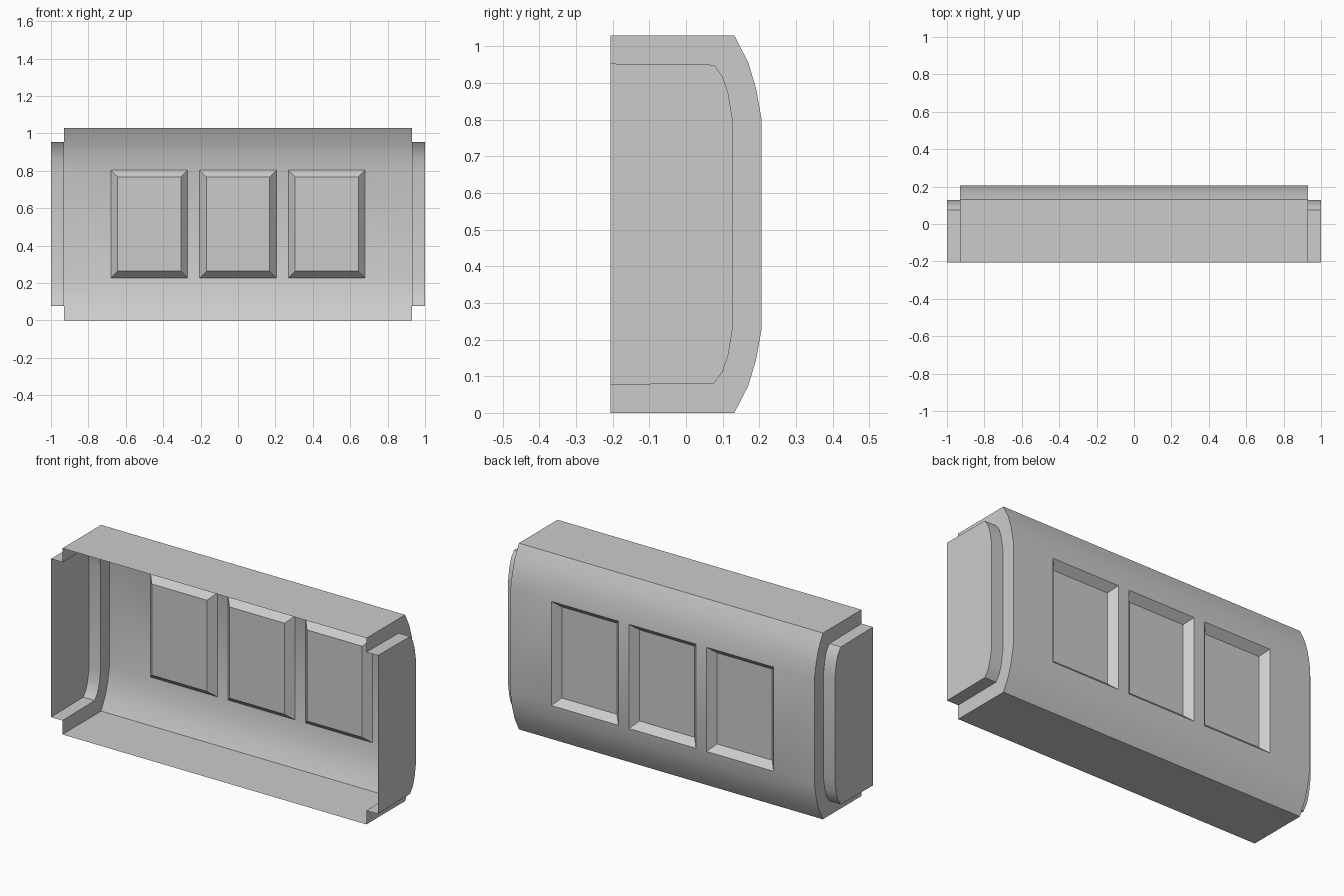
import bpy, bmesh

if "Cube" in bpy.data.objects:
    bpy.data.objects.remove(bpy.data.objects["Cube"])

MID = 0.515  # mirror height of both cross-sections


def profile(half):
    """Open (y, z) cross-section: upper half mirrored to the lower half."""
    return half + [(y, 2 * MID - z) for y, z in reversed(half)]


body = profile([(-0.206, 1.03), (0.132, 1.03), (0.17, 0.956), (0.191, 0.886), (0.206, 0.803)])
cap = profile([(-0.206, 0.953), (0.076, 0.95), (0.1, 0.918), (0.115, 0.874), (0.128, 0.795)])

# Stations along x: small end cap, step, main body split at the panel edges, step, cap
panel_edges = [-0.68, -0.27, -0.205, 0.205, 0.27, 0.68]
stations = [(-1, cap), (-0.93, cap), (-0.93, body)]
stations += [(x, body) for x in panel_edges]
stations += [(0.93, body), (0.93, cap), (1, cap)]

bm = bmesh.new()
rings = [[bm.verts.new((x, y, z)) for y, z in prof] for x, prof in stations]

# Skin the open-fronted shell
panels = []
flat_row = len(body) // 2 - 1
for s, (a, b) in enumerate(zip(rings, rings[1:])):
    for i in range(len(a) - 1):
        f = bm.faces.new((a[i], b[i], b[i + 1], a[i + 1]))
        if i == flat_row and s in (3, 5, 7):
            panels.append(f)

# Closed ends
bm.faces.new(rings[0])
bm.faces.new(rings[-1][::-1])

# Three recessed panels in the back
bm.normal_update()
bmesh.ops.inset_individual(bm, faces=panels, thickness=0.036, depth=-0.04, use_even_offset=True)

mesh = bpy.data.meshes.new("panelled_shell")
bm.to_mesh(mesh)
bm.free()
shell = bpy.data.objects.new("panelled_shell", mesh)
bpy.context.collection.objects.link(shell)
bpy.context.view_layer.objects.active = shell
shell.select_set(True)
bpy.ops.object.shade_smooth_by_angle(angle=0.5)
